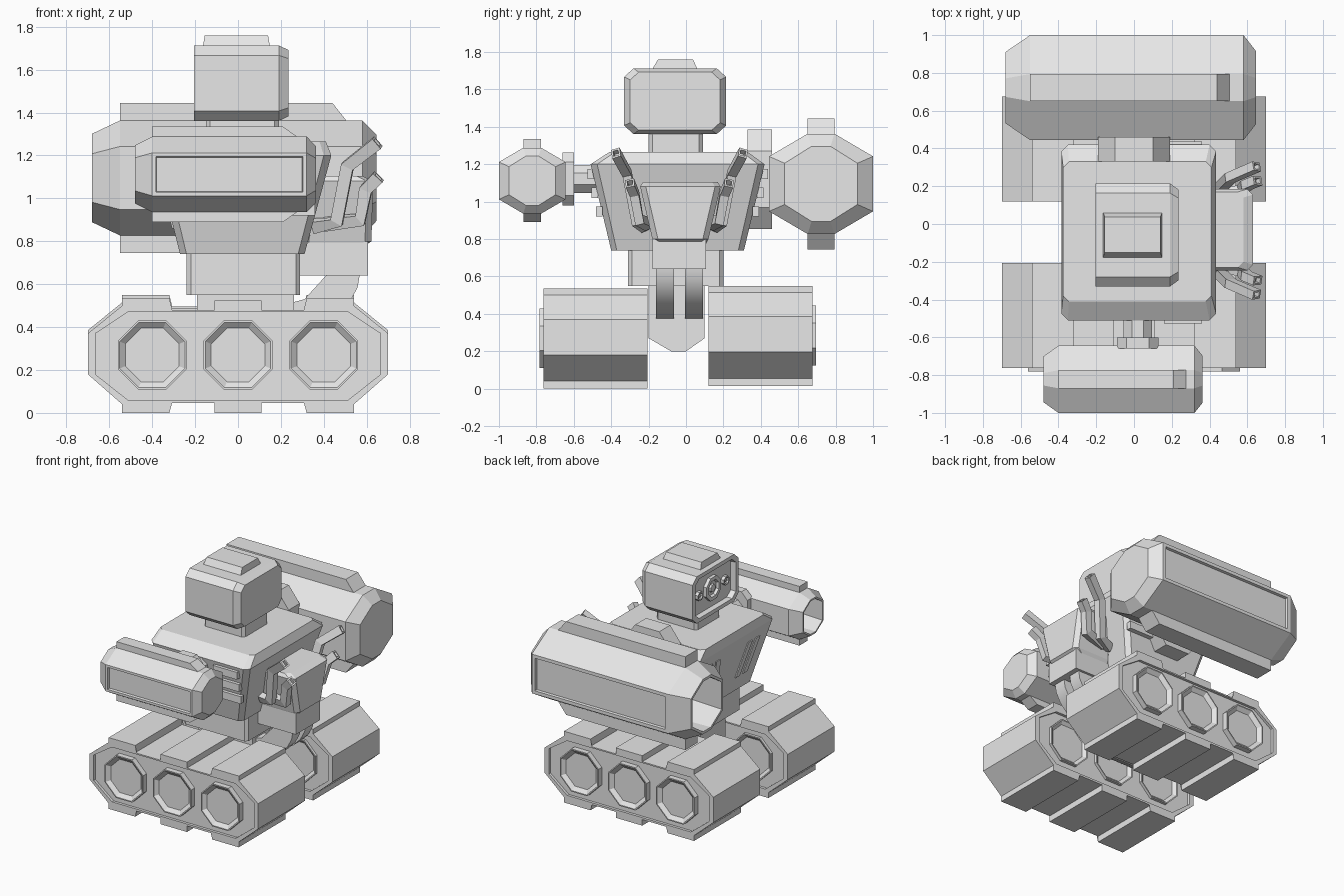
import bpy
import bmesh
import math
from mathutils import Vector

cube = bpy.data.objects.get("Cube")
if cube:
    bpy.data.objects.remove(cube, do_unlink=True)

grey = bpy.data.materials.new("plain grey")
grey.use_nodes = True
grey.diffuse_color = (0.8, 0.8, 0.8, 1)
grey.node_tree.nodes["Principled BSDF"].inputs["Base Color"].default_value = (0.8, 0.8, 0.8, 1)


def loft(name, rings, panel=None, inset=0.03):
    """Skin a list of matching rings, cap both ends, optionally sink a panel."""
    bm = bmesh.new()
    rows = [[bm.verts.new(p) for p in ring] for ring in rings]
    n = len(rows[0])
    for a, b in zip(rows, rows[1:]):
        for i in range(n):
            j = (i + 1) % n
            bm.faces.new((a[i], a[j], b[j], b[i]))
    bm.faces.new(rows[0])
    bm.faces.new(rows[-1])
    bmesh.ops.remove_doubles(bm, verts=bm.verts, dist=0.0005)
    bmesh.ops.recalc_face_normals(bm, faces=bm.faces)
    if panel:
        sides = [f for f in bm.faces if f.normal.dot(Vector(panel)) > 0.99]
        face = max(sides, key=lambda f: f.calc_area())
        bmesh.ops.inset_individual(bm, faces=[face], thickness=inset)
        bmesh.ops.inset_individual(bm, faces=[face], thickness=0.004, depth=-0.02)
    mesh = bpy.data.meshes.new(name)
    bm.to_mesh(mesh)
    bm.free()
    mesh.materials.append(grey)
    ob = bpy.data.objects.new(name, mesh)
    bpy.context.collection.objects.link(ob)
    return ob


def rect(x0, x1, y0, y1, z, c=0.0):
    """Horizontal rectangle with corners cut by c."""
    pts = [(x0, y0 + c), (x0 + c, y0), (x1 - c, y0), (x1, y0 + c),
           (x1, y1 - c), (x1 - c, y1), (x0 + c, y1), (x0, y1 - c)]
    return [(x, y, z) for x, y in pts]


def box(name, x0, x1, y0, y1, z0, z1):
    return loft(name, [rect(x0, x1, y0, y1, z0), rect(x0, x1, y0, y1, z1)])


def octagon(hu, hv, fu, fv):
    """Octagon with half sizes hu, hv and half flat lengths fu, fv."""
    return [(hu, fv), (fu, hv), (-fu, hv), (-hu, fv),
            (-hu, -fv), (-fu, -hv), (fu, -hv), (hu, -fv)]


def along_y(pts, y, cx=0, cz=0, s=1):
    return [(cx + u * s, y, cz + v * s) for u, v in pts]


def along_x(pts, x, cy=0, cz=0, su=1, sv=1):
    return [(x, cy + u * su, cz + v * sv) for u, v in pts]


REG = octagon(1, 1, 0.414, 0.414)

# Tracks: stepped tread outline, sunken sides, octagonal wheels
half = [(0.11, 0), (0.11, 0.045), (0.32, 0.045), (0.32, 0), (0.54, 0), (0.54, 0.04),
        (0.70, 0.18), (0.70, 0.37), (0.54, 0.5), (0.54, 0.535), (0.32, 0.535),
        (0.32, 0.48), (0.11, 0.48), (0.11, 0.525)]
tread = half + [(-x, z) for x, z in reversed(half)]
inner = [(x * 0.95, min(max(z, 0.06), 0.47)) for x, z in tread]


def track(label, y_out, y_in, lift):
    d = math.copysign(0.02, y_in - y_out)
    loft(label + "_track", [
        along_y(inner, y_out + d, cz=lift), along_y(inner, y_out, cz=lift),
        along_y(tread, y_out, cz=lift), along_y(tread, y_in, cz=lift),
        along_y(inner, y_in, cz=lift), along_y(inner, y_in - d, cz=lift)])
    for x in (-0.4, 0, 0.4):
        for y, e, side in ((y_out - d, d, "outer"), (y_in, -d, "inner")):
            spec = ((0.16, 2.5), (0.16, 0), (0.152, 0), (0.125, 1.2))
            rings = [along_y(REG, y + e * k, x, 0.27 + lift, r) for r, k in spec]
            loft(label + "_" + side + "_wheel", rings)


track("right_side", -0.762, -0.207, 0)
track("left_side", 0.676, 0.12, 0.015)

# Pelvis and waist
hip = [(-0.2, 0.56), (-0.2, 0.27), (-0.08, 0.2), (0.0, 0.2), (0.1, 0.27), (0.1, 0.56)]
loft("pelvis", [along_x(hip, -0.19), along_x(hip, 0.26)])
loft("waist", [rect(-0.24, 0.29, -0.31, 0.2, z, 0.02) for z in (0.55, 0.76)])

# Torso tapering down, with a sloped shoulder edge
loft("torso", [rect(-0.27, 0.31, -0.4, 0.31, 0.74, 0.03),
               rect(-0.385, 0.435, -0.51, 0.42, 1.2, 0.035),
               rect(-0.375, 0.41, -0.41, 0.33, 1.265, 0.03)])
for sy, y_mid in ((-1, -0.045), (1, -0.045)):
    for z in (0.92, 1.02, 1.12):
        y = y_mid + sy * (0.36 + (z - 0.74) * 0.23)
        box("torso_rib", 0.16, 0.36, min(y, y + sy * 0.035), max(y, y + sy * 0.035), z, z + 0.055)
    # Slanted chest vents on the face side
    for k in (0.13, 0.22):
        rings = []
        for z, shift in ((0.86, 0), (1.12, 0.06)):
            x = -0.27 - (z - 0.74) * 0.25
            y = y_mid + sy * (k + shift)
            rings.append([(x + 0.02, y - 0.025, z), (x - 0.008, y - 0.025, z),
                          (x - 0.008, y + 0.025, z), (x + 0.02, y + 0.025, z)])
        loft("chest_vent", rings)

# Neck, head and cap
loft("neck", [rect(-0.15, 0.19, -0.2, 0.09, z, 0.02) for z in (1.25, 1.37)])
skull = octagon(0.273, 0.176, 0.222, 0.13)
HY, HZ = -0.058, 1.537
loft("head", [along_x(skull, x, HY, HZ, u, v) for x, u, v in (
    (-0.165, 0.86, 0.82), (-0.205, 0.88, 0.84), (-0.205, 1, 1), (0.19, 1, 1), (0.235, 0.88, 0.88))])
loft("head_cap", [rect(-0.165, 0.15, -0.185, 0.065, 1.7), rect(-0.155, 0.14, -0.15, 0.038, 1.76)])
for dy, r in ((0, 0.085), (-0.155, 0.032), (0.155, 0.032)):
    loft("eye", [along_x(REG, x, HY + dy, HZ, r * s, r * s) for x, s in (
        (-0.15, 1), (-0.19, 1), (-0.19, 0.7), (-0.172, 0.6), (-0.172, 0.35), (-0.185, 0.3))])


# Cannon arms: octagonal barrels, open at the muzzle, with rails above and below
def cannon(label, cy, cz, sec, xs, panel, inset, rail, rail_h):
    tip, shoulder, back, end = xs
    spec = ((shoulder + 0.15, 0.72, 0.74), (tip, 0.62, 0.7), (tip, 0.68, 0.77),
            (shoulder, 1, 1), (back, 1, 1), (end, 0.7, 0.75))
    loft(label + "_cannon", [along_x(sec, x, cy, cz, u, v) for x, u, v in spec], panel, inset)
    w = sec[1][0]
    top = sec[1][1]
    for s in (-1, 1):
        prof = [(shoulder, top - 0.05), (shoulder, rail_h), (rail, rail_h),
                (rail + 0.065, top), (rail + 0.065, top - 0.05)]
        prof = [(x, s * z) for x, z in prof]
        loft(label + "_cannon_rail", [along_y(prof, cy + t * w, 0, cz) for t in (-1, 1)])


cannon("right", -0.822, 1.112, octagon(0.178, 0.176, 0.048, 0.1),
       (-0.48, -0.4, 0.32, 0.363), (0, -1, 0), 0.025, 0.21, 0.222)
cannon("left", 0.722, 1.095, octagon(0.278, 0.268, 0.072, 0.147),
       (-0.68, -0.55, 0.58, 0.645), (0, 1, 0), 0.035, 0.44, 0.35)

# Shoulder joints
joint = octagon(0.19, 0.265, 0.1, 0.15)
loft("left_shoulder", [along_y(joint, y, 0, 1.12) for y in (0.33, 0.46)])
plate = octagon(0.11, 0.142, 0.06, 0.09)
loft("right_shoulder_plate", [along_y(plate, y, 0.02, 1.122) for y in (-0.66, -0.6)])
loft("right_shoulder_rod", [along_y(REG, y, 0.02, 1.122, 0.075) for y in (-0.61, -0.42)])

# Backpack with a lower block
loft("backpack", [rect(0.3, 0.58, -0.17, 0.105, 0.77, 0.03),
                  rect(0.3, 0.622, -0.18, 0.12, 0.8, 0.03),
                  rect(0.35, 0.63, -0.245, 0.185, 1.08, 0.03),
                  rect(0.38, 0.58, -0.23, 0.17, 1.105, 0.03)])
box("backpack_base", 0.29, 0.605, -0.178, 0.108, 0.64, 0.8)

# Curved ducts from the backpack down to the pelvis
arc = [(0.2 + 0.37 * math.sin(a), 0.66 - 0.29 * math.cos(a))
       for a in [math.radians(15 * i) for i in range(7)]]
duct = arc + [(0.57, 0.72), (0.41, 0.72), (0.41, 0.64), (0.31, 0.53), (0.2, 0.5)]
for y in (-0.16, -0.005):
    ob = loft("duct", [along_y(duct, y), along_y(duct, y + 0.095)])
    bpy.ops.object.select_all(action="DESELECT")
    ob.select_set(True)
    bpy.context.view_layer.objects.active = ob
    bpy.ops.object.shade_smooth_by_angle(angle=math.radians(30))

# Bent exhaust stacks on both sides of the backpack, hollow at the tip
stacks = {"tall_exhaust": [(0.35, 0.19, 0.87), (0.46, 0.23, 0.89), (0.51, 0.28, 1.15), (0.65, 0.34, 1.26)],
          "short_exhaust": [(0.4, 0.17, 0.88), (0.57, 0.215, 0.9), (0.595, 0.24, 1.04), (0.655, 0.265, 1.1)]}
for name, path in stacks.items():
    for s in (-1, 1):
        pts = [Vector((x, -0.035 + s * y, z)) for x, y, z in path]
        rings = []
        for i, p in enumerate(pts):
            t = (pts[min(i + 1, 3)] - pts[max(i - 1, 0)]).normalized()
            side = t.cross(Vector((1, 0, -0.6))).normalized()
            up = side.cross(t)
            sq = [side * a * 0.024 + up * b * 0.03 for a, b in ((1, 1), (-1, 1), (-1, -1), (1, -1))]
            rings.append([p + q for q in sq])
        rings.append([p + q * 0.6 for q in sq])
        rings.append([p + q * 0.6 - t * 0.03 for q in sq])
        loft(name, rings)
